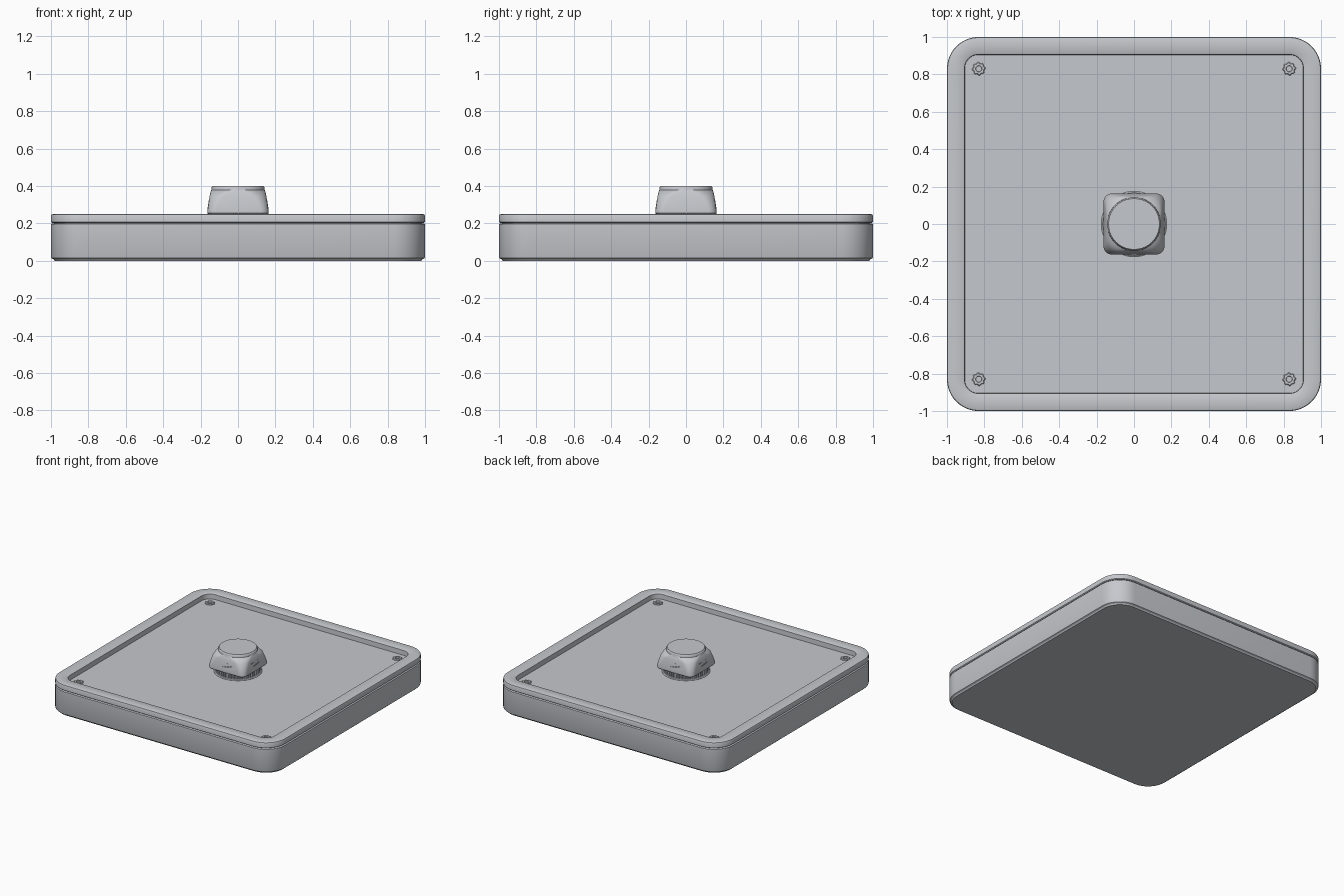
import bpy
import bmesh
import math

cube = bpy.data.objects.get("Cube")
if cube:
    bpy.data.objects.remove(cube, do_unlink=True)


def material(name, rgb):
    mat = bpy.data.materials.new(name)
    mat.use_nodes = True
    colour = (*rgb, 1)
    mat.diffuse_color = colour
    mat.node_tree.nodes["Principled BSDF"].inputs["Base Color"].default_value = colour
    return mat


grey = material("satin grey", (0.56, 0.58, 0.61))


def rounded_square(half, radius, z, steps=10):
    """Ring of points around a square with round corners."""
    ring = []
    for corner in range(4):
        middle = math.pi / 4 + corner * math.pi / 2
        cx = math.copysign(half - radius, math.cos(middle))
        cy = math.copysign(half - radius, math.sin(middle))
        for i in range(steps + 1):
            a = corner * math.pi / 2 + i * math.pi / 2 / steps
            ring.append((cx + radius * math.cos(a), cy + radius * math.sin(a), z))
    return ring


def circle(radius, z, count=48, rib=0):
    """Ring of points; rib pulls groups of two points inwards."""
    ring = []
    for i in range(count):
        a = 2 * math.pi * i / count
        r = radius - (rib if i % 4 > 1 else 0)
        ring.append((r * math.cos(a), r * math.sin(a), z))
    return ring


def loft(name, rings, location=(0, 0, 0), angle=30):
    """Skin rings from bottom to top and close both ends."""
    bm = bmesh.new()
    loops = [[bm.verts.new(p) for p in ring] for ring in rings]
    count = len(loops[0])
    for low, high in zip(loops, loops[1:]):
        for i in range(count):
            j = (i + 1) % count
            bm.faces.new((low[i], low[j], high[j], high[i]))
    bm.faces.new(loops[0][::-1])
    bm.faces.new(loops[-1])
    mesh = bpy.data.meshes.new(name)
    bm.to_mesh(mesh)
    bm.free()
    mesh.materials.append(grey)
    obj = bpy.data.objects.new(name, mesh)
    obj.location = location
    bpy.context.collection.objects.link(obj)
    bpy.ops.object.select_all(action="DESELECT")
    obj.select_set(True)
    bpy.context.view_layer.objects.active = obj
    bpy.ops.object.shade_smooth_by_angle(angle=math.radians(angle))
    return obj


def squares(*rows):
    return [rounded_square(*row) for row in rows]


# Lower body, with a thin seam below the lid
loft("body", squares((0.98, 0.15, 0), (0.985, 0.155, 0.008), (0.997, 0.167, 0.014),
                     (1, 0.17, 0.022), (1, 0.17, 0.196), (0.993, 0.163, 0.2)))
loft("seam", squares((0.985, 0.155, 0.19), (0.985, 0.155, 0.208)))

# Lid with a raised rim around a sunken panel
loft("lid", squares((0.993, 0.163, 0.203), (1, 0.17, 0.208), (1, 0.17, 0.24),
                    (0.997, 0.167, 0.247), (0.99, 0.16, 0.25), (0.913, 0.08, 0.25),
                    (0.906, 0.073, 0.246), (0.904, 0.07, 0.205), (0.895, 0.062, 0.2)))

# Knurled screws in the panel corners
for side_x, x in (("right", -0.83), ("left", 0.83)):
    for side_y, y in (("front", -0.83), ("back", 0.83)):
        loft(f"screw_{side_y}_{side_x}",
             [circle(0.036, 0.198, 32, 0.005), circle(0.036, 0.212, 32, 0.005),
              circle(0.031, 0.217, 32, 0.004), circle(0.017, 0.217, 32),
              circle(0.015, 0.206, 32)], (x, y, 0))

# Knob base: flat collar and ribbed ring
loft("knob_collar", [circle(0.175, 0.198), circle(0.175, 0.21), circle(0.168, 0.215)])
loft("knob_ring", [circle(0.163, 0.21, 192, 0.008), circle(0.163, 0.255, 192, 0.008)])

# Knob grip: square skirt blending into a round cap
loft("knob_grip", squares((0.158, 0.04, 0.25), (0.163, 0.045, 0.255), (0.163, 0.045, 0.27),
                          (0.158, 0.055, 0.305), (0.152, 0.075, 0.345), (0.147, 0.11, 0.368),
                          (0.143, 0.142, 0.378), (0.142, 0.142, 0.392), (0.136, 0.135, 0.4)))

# Finger ribs on each side of the grip, shorter towards the ends
for turn, side in enumerate(("left", "back", "right", "front")):
    for i in range(-4, 5):
        bottom = 0.275 + 0.009 * abs(i)
        rings = []
        for z in (bottom, 0.326):
            out = 0.165 - 0.15 * (z - 0.265)
            u = i * 0.013
            rings.append([(0.14, u - 0.003, z), (out, u - 0.003, z),
                          (out, u + 0.003, z), (0.14, u + 0.003, z)])
        rib = loft(f"grip_rib_{side}_{i + 5}", rings)
        rib.rotation_euler.z = turn * math.pi / 2
